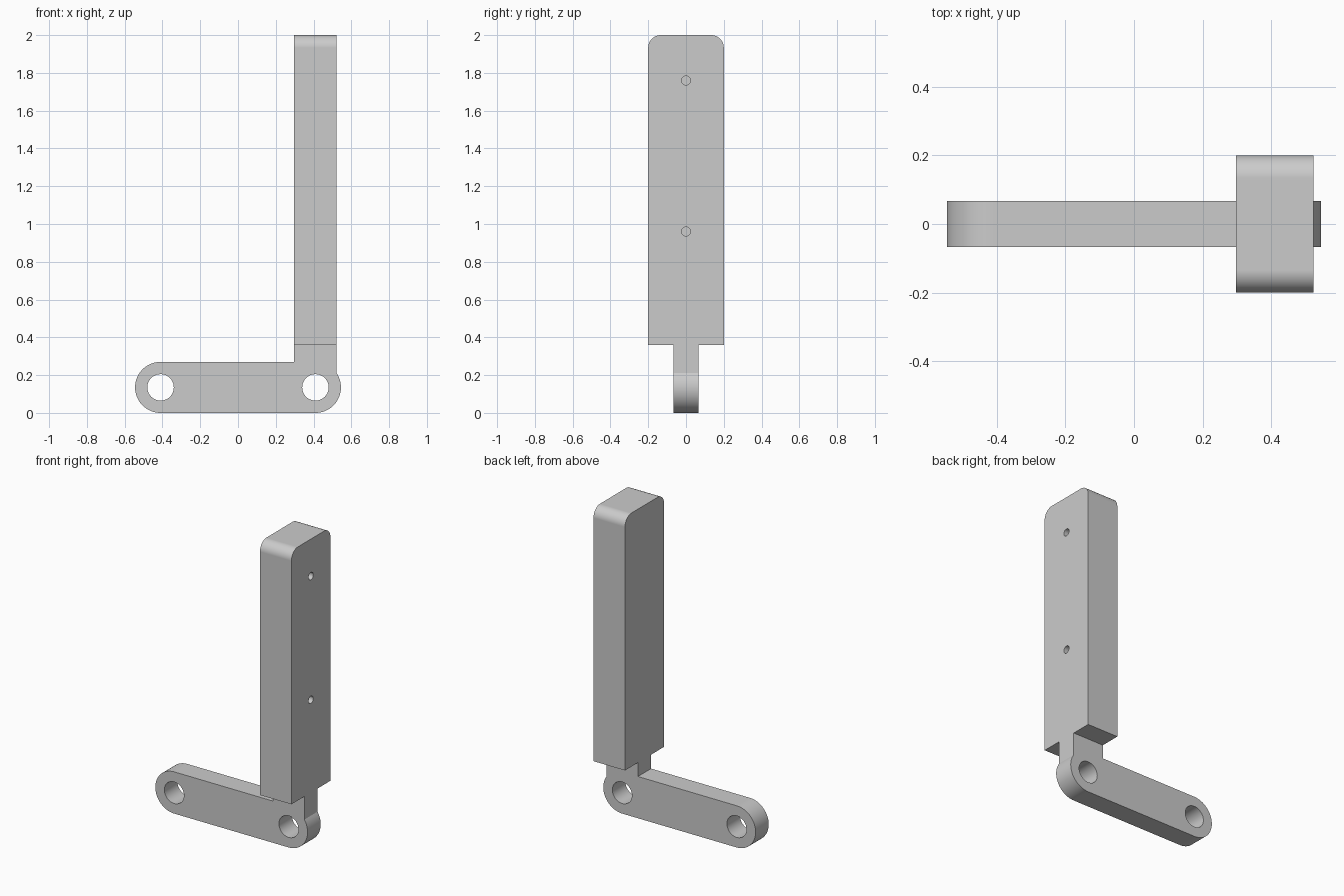
import bpy
import math
from math import pi, cos, sin, sqrt
from mathutils import Vector

default = bpy.data.objects.get("Cube")
if default:
    bpy.data.objects.remove(default, do_unlink=True)

grey = bpy.data.materials.new("plain grey")
grey.use_nodes = True
colour = (0.6, 0.6, 0.6, 1)
grey.diffuse_color = colour
grey.node_tree.nodes["Principled BSDF"].inputs["Base Color"].default_value = colour

PIN_X, PIN_Z, LINK_R, HOLE_R = 0.41, 0.135, 0.135, 0.07
POST_X0, POST_X1, POST_Y, POST_Z = 0.297, 0.522, 0.2, 0.36
CORNER_R, TOP = 0.066, 2.0
LINK_Y = 0.067


def arc(cx, cy, r, start, end, steps):
    return [(cx + r * cos(start + (end - start) * i / steps),
             cy + r * sin(start + (end - start) * i / steps)) for i in range(steps + 1)]


def prism(name, outline, axis, lo, hi):
    """Extrude a closed 2D outline along x or y."""
    n = len(outline)
    place = (lambda p, d: (d, *p)) if axis == "x" else (lambda p, d: (p[0], d, p[1]))
    verts = [place(p, d) for d in (lo, hi) for p in outline]
    faces = [range(n), range(n, 2 * n)]
    faces += [(i, (i + 1) % n, n + (i + 1) % n, n + i) for i in range(n)]
    mesh = bpy.data.meshes.new(name)
    mesh.from_pydata(verts, [], [tuple(f) for f in faces])
    mesh.materials.append(grey)
    obj = bpy.data.objects.new(name, mesh)
    bpy.context.collection.objects.link(obj)
    bpy.ops.object.select_all(action="DESELECT")
    bpy.context.view_layer.objects.active = obj
    obj.select_set(True)
    bpy.ops.object.mode_set(mode="EDIT")
    bpy.ops.mesh.select_all(action="SELECT")
    bpy.ops.mesh.normals_make_consistent(inside=False)
    bpy.ops.object.mode_set(mode="OBJECT")
    return obj


def combine(target, tool, operation):
    mod = target.modifiers.new(operation, "BOOLEAN")
    mod.operation, mod.solver, mod.object = operation, "EXACT", tool
    bpy.context.view_layer.objects.active = target
    bpy.ops.object.modifier_apply(modifier=mod.name)
    bpy.data.objects.remove(tool, do_unlink=True)


# Link bar with round ends, and the neck rising from its left end
meet = math.acos((POST_X1 - PIN_X) / LINK_R)
outline = arc(-PIN_X, PIN_Z, LINK_R, pi / 2, 3 * pi / 2, 32)
outline += arc(PIN_X, PIN_Z, LINK_R, -pi / 2, meet, 24)
outline += [(POST_X1, POST_Z + 0.1), (POST_X0, POST_Z + 0.1), (POST_X0, PIN_Z + LINK_R)]
bracket = prism("mounting_bracket", outline, "y", -LINK_Y, LINK_Y)

# Upright post with two rounded top corners
outline = [(-POST_Y, POST_Z), (POST_Y, POST_Z)]
outline += arc(POST_Y - CORNER_R, TOP - CORNER_R, CORNER_R, 0, pi / 2, 12)
outline += arc(CORNER_R - POST_Y, TOP - CORNER_R, CORNER_R, pi / 2, pi, 12)
post = prism("post", outline, "x", POST_X0, POST_X1)
combine(bracket, post, "UNION")

# Pin holes through both ends of the link
for x in (-PIN_X, PIN_X):
    ring = arc(x, PIN_Z, HOLE_R, 0, 2 * pi, 48)[:-1]
    combine(bracket, prism("pin_hole", ring, "y", -0.2, 0.2), "DIFFERENCE")

# Blind screw holes in the outer face of the post
for z in (0.96, 1.76):
    ring = arc(0, z, 0.024, 0, 2 * pi, 24)[:-1]
    combine(bracket, prism("screw_hole", ring, "x", POST_X1 - 0.15, POST_X1 + 0.1), "DIFFERENCE")

# Smooth rounds, crisp edges and even shading on the flats
bpy.ops.object.select_all(action="DESELECT")
bracket.select_set(True)
bpy.context.view_layer.objects.active = bracket
bpy.ops.object.shade_smooth_by_angle(angle=math.radians(25))
weighted = bracket.modifiers.new("even_normals", "WEIGHTED_NORMAL")
weighted.keep_sharp = True
